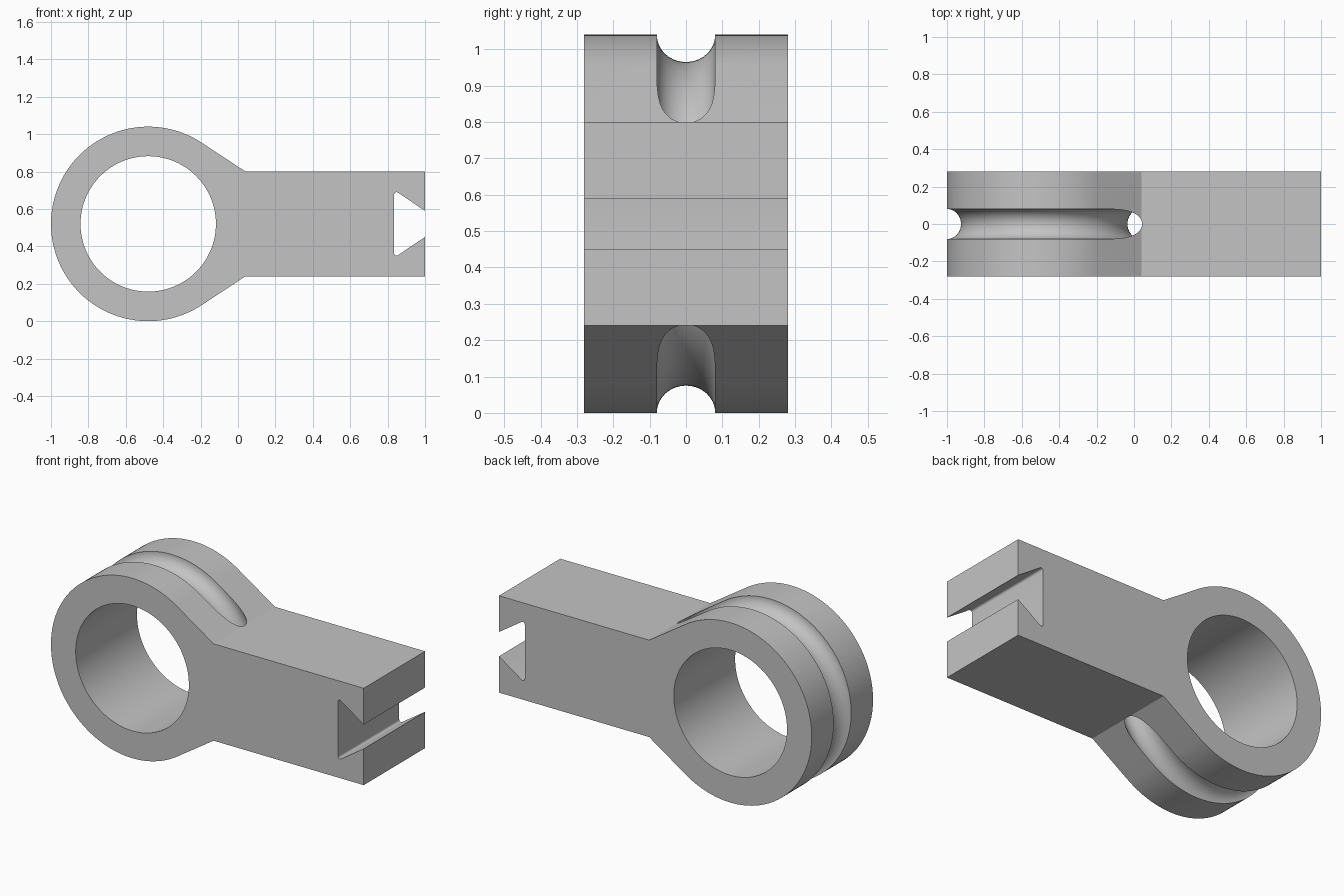
import bpy, bmesh
from math import sin, cos, pi, radians, acos, atan2, degrees, hypot

cube = bpy.data.objects.get("Cube")
if cube:
    bpy.data.objects.remove(cube, do_unlink=True)

CX, CZ = -0.48, 0.52          # centre of the ring
RING, BORE = 0.52, 0.362      # outer and inner ring radius
HALF_Y, HALF_Z = 0.28, 0.28   # half thickness and half height of the shank
NECK_X = 0.04                 # where the tapered neck meets the shank

grey = bpy.data.materials.new("light grey")
grey.use_nodes = True
grey.diffuse_color = (0.55, 0.55, 0.55, 1)
grey.node_tree.nodes["Principled BSDF"].inputs["Base Color"].default_value = grey.diffuse_color


def arc(cx, cz, r, start, end, n):
    angles = [radians(start + (end - start) * i / n) for i in range(n + 1)]
    return [(cx + r * cos(a), cz + r * sin(a)) for a in angles]


def add_object(name, bm):
    bmesh.ops.recalc_face_normals(bm, faces=bm.faces)
    mesh = bpy.data.meshes.new(name)
    bm.to_mesh(mesh)
    bm.free()
    mesh.materials.append(grey)
    ob = bpy.data.objects.new(name, mesh)
    bpy.context.collection.objects.link(ob)
    return ob


def prism(name, outline, half_y):
    bm = bmesh.new()
    face = bm.faces.new([bm.verts.new((x, -half_y, z)) for x, z in outline])
    side = bmesh.ops.extrude_face_region(bm, geom=[face])
    verts = [v for v in side["geom"] if isinstance(v, bmesh.types.BMVert)]
    bmesh.ops.translate(bm, verts=verts, vec=(0, 2 * half_y, 0))
    return add_object(name, bm)


def ring_tube(name, radius, radial, axial, n, m):
    bm = bmesh.new()
    loops = []
    for i in range(n):
        a = 2 * pi * i / n
        loop = []
        for j in range(m):
            b = 2 * pi * j / m
            r = radius + radial * cos(b)
            loop.append(bm.verts.new((CX + r * cos(a), axial * sin(b), CZ + r * sin(a))))
        loops.append(loop)
    for i in range(n):
        p, q = loops[i], loops[(i + 1) % n]
        for j in range(m):
            k = (j + 1) % m
            bm.faces.new((p[j], p[k], q[k], q[j]))
    return add_object(name, bm)


# Body outline: ring, tangent neck, shank and dovetail slot
dx = NECK_X - CX
tangent = degrees(atan2(HALF_Z, dx) + acos(RING / hypot(dx, HALF_Z)))
outline = arc(CX, CZ, RING, tangent, 360 - tangent, 96)
outline += [(NECK_X, CZ - HALF_Z), (1, CZ - HALF_Z), (1, CZ - 0.07)]
outline += arc(0.847, CZ - 0.158, 0.012, -56, -180, 6)
outline += arc(0.847, CZ + 0.158, 0.012, 180, 56, 6)
outline += [(1, CZ + 0.07), (1, CZ + HALF_Z), (NECK_X, CZ + HALF_Z)]
body = prism("clamp_body", outline, HALF_Y)

# Bore through the ring, and rounded groove around it that tunnels through the neck
bore = prism("bore_cutter", arc(CX, CZ, BORE, 0, 357.5, 143), 0.4)
groove = ring_tube("groove_cutter", 0.519, 0.074, 0.08, 128, 40)

bpy.ops.object.select_all(action="DESELECT")
body.select_set(True)
bpy.context.view_layer.objects.active = body
for cutter in (bore, groove):
    cutter.hide_render = True
    mod = body.modifiers.new(cutter.name, "BOOLEAN")
    mod.operation = "DIFFERENCE"
    mod.solver = "EXACT"
    mod.object = cutter
    bpy.ops.object.modifier_apply(modifier=mod.name)
    bpy.data.objects.remove(cutter, do_unlink=True)

bpy.ops.object.shade_smooth_by_angle(angle=radians(25))
